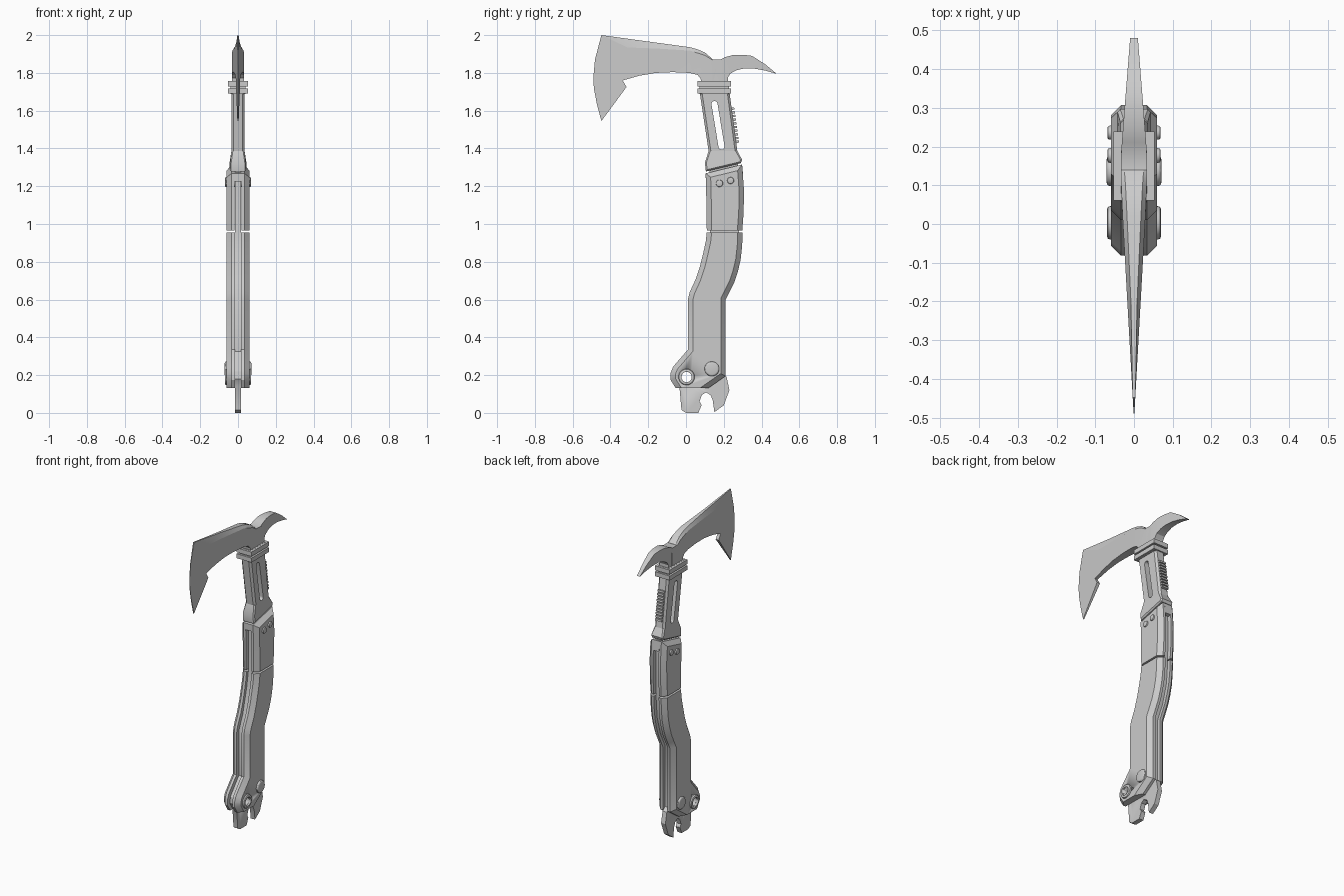
import bpy, bmesh, math
from mathutils import Matrix, Vector


def finish(name, bm, angle=30):
    bmesh.ops.recalc_face_normals(bm, faces=bm.faces[:])
    me = bpy.data.meshes.new(name)
    bm.to_mesh(me)
    bm.free()
    ob = bpy.data.objects.new(name, me)
    bpy.context.collection.objects.link(ob)
    bpy.ops.object.select_all(action='DESELECT')
    ob.select_set(True)
    bpy.context.view_layer.objects.active = ob
    bpy.ops.object.shade_smooth_by_angle(angle=math.radians(angle))
    return ob


def prism(name, pts, t, x0=None, bevel=0, angle=30):
    """Side profile of (y, z[, half width]) extruded across x; t is a number or a function of y."""
    bm = bmesh.new()
    width = [p[2] if len(p) > 2 else (t(p[0]) if callable(t) else t) for p in pts]
    outer = [bm.verts.new((w, p[0], p[1])) for p, w in zip(pts, width)]
    inner = [bm.verts.new((-w if x0 is None else x0, p[0], p[1])) for p, w in zip(pts, width)]
    caps = [bm.faces.new(outer), bm.faces.new(inner[::-1])]
    n = len(pts)
    for i in range(n):
        j = (i + 1) % n
        bm.faces.new((outer[j], outer[i], inner[i], inner[j]))
    bmesh.ops.recalc_face_normals(bm, faces=bm.faces[:])
    if bevel:
        rim = [e for f in (caps if x0 is None else caps[:1]) for e in f.edges
               if abs(e.verts[0].co.z - e.verts[1].co.z) > 1e-4]
        bmesh.ops.bevel(bm, geom=rim, offset=bevel, segments=1, affect='EDGES')
    if callable(t):
        bmesh.ops.triangulate(bm, faces=caps)
    return finish(name, bm, angle)


def pin(name, y, z, r, half, rim=0.0, segments=32, steps=2):
    bm = bmesh.new()
    bmesh.ops.create_cone(bm, cap_ends=True, segments=segments, radius1=r, radius2=r, depth=2 * half,
                          matrix=Matrix.Translation((0, y, z)) @ Matrix.Rotation(math.pi / 2, 4, 'Y'))
    if rim:
        edges = [e for e in bm.edges if abs(e.verts[0].co.x - e.verts[1].co.x) < 1e-5]
        bmesh.ops.bevel(bm, geom=edges, offset=rim, segments=steps, profile=0.5, affect='EDGES')
    return finish(name, bm)


def box(name, centre, size, tilt=0):
    bm = bmesh.new()
    bmesh.ops.create_cube(bm, size=1, matrix=Matrix.Translation(centre) @ Matrix.Rotation(tilt, 4, 'X')
                          @ Matrix.Diagonal((*size, 1)))
    return finish(name, bm)


def mirror(ob):
    ob.modifiers.new("mirror", 'MIRROR').use_axis[0] = True


def cut(ob, cutter):
    m = ob.modifiers.new("cut", 'BOOLEAN')
    m.operation, m.object, m.solver = 'DIFFERENCE', cutter, 'EXACT'
    cutter.hide_render = True
    cutter.hide_set(True)


# Axe head: thin at the cutting edge, thick over the neck, thinner again at the spike
def head_width(y):
    if y < 0.08:
        return 0.001 + 0.032 * (y + 0.49) / 0.57
    return 0.033 if y < 0.19 else 0.033 - 0.023 * (y - 0.19) / 0.29


ridge = [(-0.31, 1.935), (-0.14, 1.928), (0.02, 1.918), (0.10, 1.893)]
prism("axe_blade", [(-0.448, 1.545), (-0.472, 1.635), (-0.488, 1.72), (-0.49, 1.78), (-0.482, 1.87),
                    (-0.448, 2.0)] + ridge +
      [(0.14, 1.868), (0.19, 1.868), (0.19, 1.75), (0.08, 1.75), (0.077, 1.772), (0.06, 1.79), (0.02, 1.80),
       (-0.07, 1.804), (-0.16, 1.80), (-0.247, 1.785), (-0.335, 1.76), (-0.315, 1.725)],
      head_width, angle=20)
prism("blade_spine", [(-0.448, 2.0)] + ridge +
      [(0.14, 1.868), (0.14, 1.873, 0.025), (0.10, 1.908, 0.022), (0.06, 1.925, 0.02), (0.02, 1.936, 0.018),
       (-0.2, 1.966, 0.008)], head_width, angle=20)
prism("head_spike", [(0.14, 1.872), (0.18, 1.870), (0.21, 1.884), (0.25, 1.895), (0.30, 1.896), (0.35, 1.89),
                     (0.42, 1.845), (0.48, 1.795), (0.42, 1.812), (0.365, 1.822), (0.31, 1.824), (0.27, 1.815),
                     (0.235, 1.797), (0.222, 1.775), (0.222, 1.75), (0.14, 1.75)], head_width)

# Two collars below the head
for i, z in enumerate((1.742, 1.704)):
    bm_collar = box(f"collar_{i}", (0, 0.15, z), (0.105, 0.178, 0.028))
box("collar_core", (0, 0.15, 1.722), (0.08, 0.155, 0.07))

# Neck with a long slanted slot and flared base
neck = prism("neck", [(0.072, 1.70), (0.23, 1.70), (0.272, 1.385), (0.12, 1.385)], 0.035, bevel=0.012)
a, b, r = Vector((0.151, 1.635)), Vector((0.188, 1.41)), 0.016
side = math.atan2((a - b).y, (a - b).x) - math.pi / 2
arc = [math.pi * k / 8 for k in range(9)]
slot = [(c.x + r * math.cos(side + o + q), c.y + r * math.sin(side + o + q))
        for c, o in ((a, 0), (b, math.pi)) for q in arc]
cut(neck, prism("slot_cutter", slot, 0.1))
prism("neck_base", [(0.12, 1.387, 0.035), (0.272, 1.387, 0.035), (0.297, 1.34, 0.044), (0.29, 1.322, 0.044),
                    (0.105, 1.278, 0.044), (0.10, 1.325, 0.044)], 0.04, bevel=0.008)

# Thumb serrations on the back of the neck
for i in range(10):
    f = i / 9
    box(f"serration_{i}", (0, 0.243 + 0.024 * f, 1.61 - 0.175 * f), (0.046, 0.026, 0.012), 0.13)

# Full length core, visible in the grooves, ending in the pry claw
core = prism("core_and_pry_claw",
             [(0.125, 1.30), (0.275, 1.33), (0.283, 1.19), (0.281, 0.95), (0.27, 0.81), (0.236, 0.69),
              (0.19, 0.60), (0.19, 0.21), (0.215, 0.19), (0.23, 0.12), (0.20, 0.04), (0.15, 0.004),
              (0.142, 0.065), (0.13, 0.095), (0.105, 0.108), (0.084, 0.095), (0.072, 0.06), (0.083, 0.042),
              (0.065, 0.0), (0.0, 0.0), (-0.024, 0.015), (-0.035, 0.14), (-0.06, 0.18), (-0.055, 0.22),
              (0.03, 0.325), (0.03, 0.61), (0.07, 0.70), (0.11, 0.86), (0.127, 0.96)], 0.015)

# Grip scales, one side modelled and mirrored
lower = prism("lower_grip_scales",
              [(0.11, 0.955), (0.105, 0.91), (0.092, 0.85), (0.075, 0.78), (0.05, 0.705), (0.02, 0.64),
               (0.01, 0.60), (0.01, 0.335), (-0.068, 0.245), (-0.082, 0.21), (-0.082, 0.175), (-0.055, 0.132),
               (0.12, 0.132), (0.21, 0.195), (0.21, 0.60), (0.23, 0.64), (0.255, 0.69), (0.275, 0.75),
               (0.289, 0.81), (0.297, 0.88), (0.30, 0.955)], 0.06, x0=0.017, bevel=0.026)
upper = prism("upper_grip_scales",
              [(0.104, 1.268), (0.108, 1.12), (0.11, 0.966), (0.298, 0.966), (0.305, 1.06), (0.307, 1.18),
               (0.297, 1.315)], 0.06, x0=0.019, bevel=0.026)
for ob in (lower, upper):
    mirror(ob)
prism("upper_grip_bridge", [(0.105, 1.225), (0.303, 1.25), (0.297, 1.315), (0.104, 1.268)], 0.022)

# Rivets, pivot bolt and lanyard eyelet
pin("rivet_front", 0.177, 1.215, 0.019, 0.069, 0.006)
pin("rivet_back", 0.236, 1.23, 0.018, 0.069, 0.006)
pin("pivot_bolt", 0.137, 0.233, 0.039, 0.071, 0.01, steps=3)
eyelet = pin("lanyard_eyelet", 0.003, 0.19, 0.043, 0.07, 0.008)
hole = pin("eyelet_cutter", 0.003, 0.19, 0.027, 0.2)
for ob in (eyelet, lower, core):
    cut(ob, hole)
